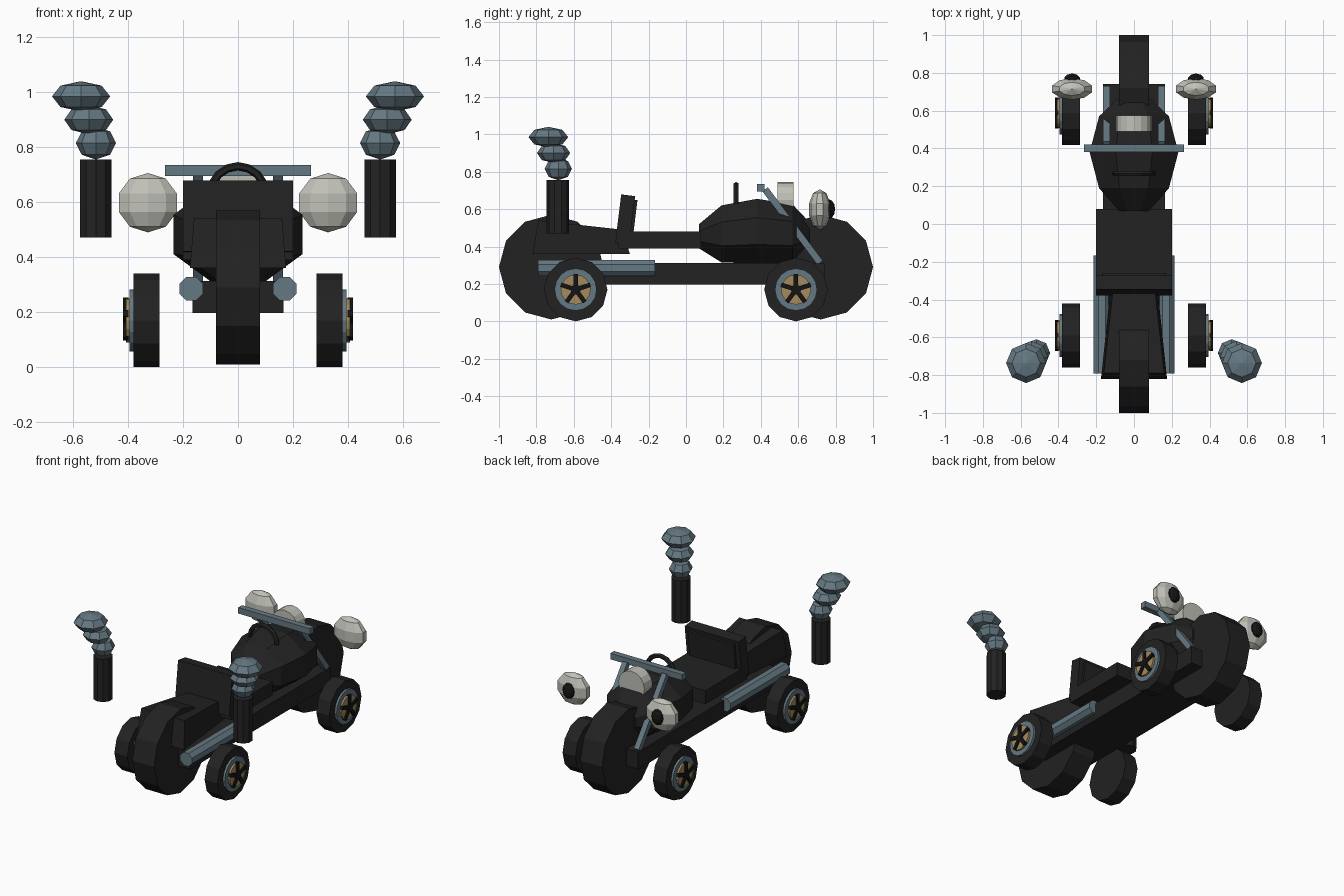
import bpy, bmesh, math
from mathutils import Matrix, Vector

if "Cube" in bpy.data.objects:
    bpy.data.objects.remove(bpy.data.objects["Cube"])


def mat(name, rgb):
    m = bpy.data.materials.new(name)
    m.diffuse_color = (*rgb, 1)
    m.use_nodes = True
    m.node_tree.nodes["Principled BSDF"].inputs["Base Color"].default_value = m.diffuse_color
    return m


BLACK = mat("black", (0.016, 0.016, 0.016))
STEEL = mat("blue_steel", (0.13, 0.19, 0.225))
WHITE = mat("lamp_white", (0.53, 0.53, 0.48))
GOLD = mat("gold", (0.38, 0.26, 0.11))
DARK = mat("dark_black", (0.007, 0.007, 0.007))


def finish(name, bm, material):
    bmesh.ops.recalc_face_normals(bm, faces=bm.faces)
    me = bpy.data.meshes.new(name)
    bm.to_mesh(me)
    bm.free()
    me.materials.append(material)
    ob = bpy.data.objects.new(name, me)
    bpy.context.collection.objects.link(ob)
    return ob


def box(name, center, size, material, rot_x=0):
    bm = bmesh.new()
    bmesh.ops.create_cube(bm, size=1, matrix=Matrix.Translation(center)
                          @ Matrix.Rotation(rot_x, 4, 'X') @ Matrix.Diagonal((*size, 1)))
    return finish(name, bm, material)


AXES = {'X': Matrix.Rotation(math.pi / 2, 4, 'Y'),
        'Y': Matrix.Rotation(math.pi / 2, 4, 'X'), 'Z': Matrix()}


def cylinder(name, center, r, depth, axis, sides, material, turn=0):
    bm = bmesh.new()
    bmesh.ops.create_cone(bm, cap_ends=True, segments=sides, radius1=r, radius2=r, depth=depth,
                          matrix=Matrix.Translation(center) @ AXES[axis] @ Matrix.Rotation(turn, 4, 'Z'))
    return finish(name, bm, material)


def ellipsoid(name, center, radii, segs, rings, material):
    bm = bmesh.new()
    bmesh.ops.create_uvsphere(bm, u_segments=segs, v_segments=rings, radius=1,
                              matrix=Matrix.Translation(center) @ Matrix.Diagonal((*radii, 1)))
    return finish(name, bm, material)


def loft(name, rings, material):
    bm = bmesh.new()
    rows = [[bm.verts.new(p) for p in ring] for ring in rings]
    n = len(rows[0])
    for a, b in zip(rows, rows[1:]):
        for i in range(n):
            bm.faces.new((a[i], a[(i + 1) % n], b[(i + 1) % n], b[i]))
    bm.faces.new(rows[0])
    bm.faces.new(rows[-1])
    return finish(name, bm, material)


# Big centre wheels
for label, y in (("front", 0.72), ("rear", -0.72)):
    cylinder(label + "_big_wheel", (0, y, 0.29), 0.28, 0.16, 'X', 12, BLACK)

# Chassis, seat, and reclined backrest with a front pad
box("frame", (0, 0, 0.255), (0.33, 1.48, 0.115), BLACK)
box("seat", (0, -0.14, 0.435), (0.40, 0.44, 0.09), BLACK)
box("backrest", (0, -0.325, 0.545), (0.40, 0.075, 0.26), BLACK, math.radians(-7))
box("backrest_pad", (0, -0.282, 0.555), (0.34, 0.022, 0.19), BLACK, math.radians(-7))

# Tapered rear fender
loft("rear_fender", [
    [(-0.175, -0.82, 0.36), (0.175, -0.82, 0.36), (0.16, -0.79, 0.54), (-0.16, -0.79, 0.54)],
    [(-0.12, -0.30, 0.36), (0.12, -0.30, 0.36), (0.11, -0.34, 0.49), (-0.11, -0.34, 0.49)]], BLACK)

# Faceted tank, lofted from octagons along its length
tank = []
for y, hw, lo, hi in ((0.07, 0.08, 0.39, 0.52), (0.19, 0.185, 0.315, 0.62),
                      (0.38, 0.235, 0.31, 0.655), (0.57, 0.185, 0.315, 0.625), (0.66, 0.09, 0.39, 0.53)):
    k = 1 / math.cos(math.pi / 8)
    tank.append([(hw * k * math.cos((i + 0.5) * math.pi / 4), y,
                  (lo + hi) / 2 + (hi - lo) / 2 * k * math.sin((i + 0.5) * math.pi / 4)) for i in range(8)])
loft("tank", tank, BLACK)

# Steering hoop on the tank
hoop = []
for i in range(9):
    a = math.pi * i / 8
    u = Vector((math.cos(a), 0, math.sin(a)))
    hoop.append([Vector((0, 0.268, 0.63)) + u * (0.10 + 0.015 * math.cos(t * math.pi / 3))
                 + Vector((0, 0.016 * math.sin(t * math.pi / 3), 0)) for t in range(6)])
loft("steering_hoop", hoop, BLACK)

# Handlebar and centre lamp
box("handlebar", (0, 0.40, 0.715), (0.53, 0.04, 0.04), STEEL)
cylinder("centre_lamp", (0, 0.533, 0.65), 0.096, 0.085, 'Y', 16, WHITE)

for side, s in (("right", 1), ("left", -1)):
    # Fork leg from handlebar to frame
    box(side + "_fork_leg", (s * 0.145, 0.57, 0.51), (0.036, 0.036, 0.49), STEEL, math.atan2(0.30, 0.40))

    # Long side pipe
    cylinder(side + "_side_pipe", (s * 0.17, -0.478, 0.285), 0.047, 0.625, 'Y', 8, STEEL, math.pi / 8)

    # Bulging lamp with dark centre
    ellipsoid(side + "_lamp", (s * 0.328, 0.715, 0.598), (0.117, 0.06, 0.108), 10, 5, WHITE)
    ellipsoid(side + "_lamp_centre", (s * 0.328, 0.765, 0.60), (0.043, 0.032, 0.052), 10, 6, DARK)

    # Upright stack with puffs of smoke leaning outward
    cylinder(side + "_stack", (s * 0.517, -0.685, 0.613), 0.06, 0.285, 'Z', 10, BLACK)
    for i, (x, y, z, r, h) in enumerate(((0.517, -0.683, 0.815, 0.073, 0.06),
                                         (0.543, -0.708, 0.90, 0.089, 0.053),
                                         (0.571, -0.736, 0.985, 0.106, 0.055))):
        ellipsoid(f"{side}_smoke_puff_{i + 1}", (s * x, y, z), (r, r, h), 8, 4, STEEL)

    # Small wheels with rim, gold disc and five spokes
    for label, y in (("front", 0.588), ("rear", -0.59)):
        n = f"{side}_{label}_"
        cylinder(n + "tyre", (s * 0.333, y, 0.17), 0.17, 0.095, 'X', 12, BLACK)
        cylinder(n + "rim", (s * 0.385, y, 0.17), 0.113, 0.02, 'X', 16, STEEL)
        cylinder(n + "gold_disc", (s * 0.395, y, 0.17), 0.08, 0.026, 'X', 16, GOLD)
        cylinder(n + "hub", (s * 0.408, y, 0.17), 0.028, 0.02, 'X', 10, DARK)
        for k in range(5):
            a = k * math.tau / 5
            box(f"{n}spoke_{k + 1}", (s * 0.408, y - 0.042 * math.sin(a), 0.17 + 0.042 * math.cos(a)),
                (0.019, 0.024, 0.082), DARK, a)
